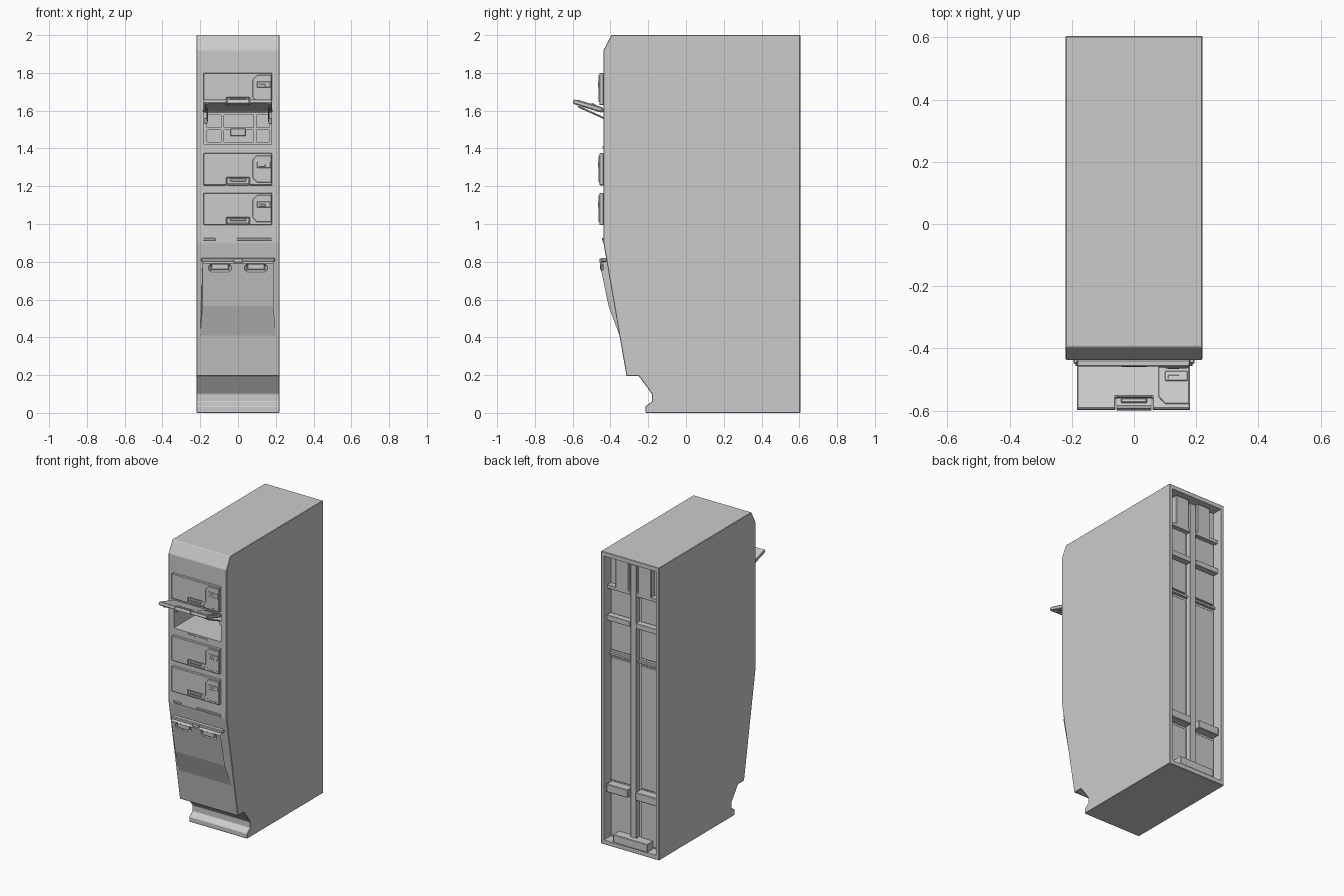
import bpy, bmesh, math
from mathutils import Matrix, Vector

if "Cube" in bpy.data.objects:
    bpy.data.objects.remove(bpy.data.objects["Cube"])


def finish(name, bm, bevel=0.0, mat=None):
    bmesh.ops.recalc_face_normals(bm, faces=bm.faces)
    if bevel:
        bmesh.ops.bevel(bm, geom=bm.edges[:], offset=bevel, segments=1, affect='EDGES')
    if mat:
        bm.transform(mat)
    me = bpy.data.meshes.new(name)
    bm.to_mesh(me)
    bm.free()
    ob = bpy.data.objects.new(name, me)
    bpy.context.collection.objects.link(ob)
    return ob


def box(name, x, y, z, bevel=0.0, mat=None):
    """Box from (min, max) ranges on each axis."""
    bm = bmesh.new()
    bmesh.ops.create_cube(bm, size=1)
    for v in bm.verts:
        v.co = Vector([(r[0] + r[1]) / 2 + c * (r[1] - r[0]) for r, c in zip((x, y, z), v.co)])
    return finish(name, bm, bevel, mat)


def prism(name, pts, axis, lo, hi, bevel=0.0, mat=None):
    """Outline extruded along x (points are y,z) or along y (points are x,z)."""
    bm = bmesh.new()
    put = (lambda p, d: (d, p[0], p[1])) if axis == 'x' else (lambda p, d: (p[0], d, p[1]))
    a = [bm.verts.new(put(p, lo)) for p in pts]
    b = [bm.verts.new(put(p, hi)) for p in pts]
    bm.faces.new(a)
    bm.faces.new(b[::-1])
    for i in range(len(pts)):
        j = (i + 1) % len(pts)
        bm.faces.new((a[i], b[i], b[j], a[j]))
    return finish(name, bm, bevel, mat)


def cut(ob, cutter):
    cutter.hide_render = True
    m = ob.modifiers.new("cut", 'BOOLEAN')
    m.operation, m.solver, m.object = 'DIFFERENCE', 'EXACT', cutter
    bpy.context.view_layer.objects.active = ob
    bpy.ops.object.modifier_apply(modifier=m.name)
    bpy.data.objects.remove(cutter)


def bar(name, p, q, r, mat=None):
    """Thin cylinder between two points."""
    p, q = Vector(p), Vector(q)
    bm = bmesh.new()
    bmesh.ops.create_cone(bm, cap_ends=True, segments=8, radius1=r, radius2=r, depth=(q - p).length)
    rot = (q - p).to_track_quat('Z', 'Y').to_matrix().to_4x4()
    return finish(name, bm, 0, Matrix.Translation((p + q) / 2) @ rot)


# Cabinet body with sloped lower front and toe kick
body = prism("cabinet_body", [(0.605, 0), (0.605, 2), (-0.395, 2), (-0.437, 1.92), (-0.437, 0.9),
                              (-0.315, 0.195), (-0.25, 0.195), (-0.18, 0.1), (-0.18, 0.06),
                              (-0.215, 0.035), (-0.215, 0)], 'x', -0.22, 0.22, 0.003)
cut(body, box("back_cutter", (-0.197, 0.197), (0.53, 0.7), (0.03, 1.97)))
cut(body, box("locker_cutter", (-0.18, 0.178), (-0.6, 0.1), (1.42, 1.595)))


def door(tag, top, angle=0.0):
    """Locker door hung from its top edge; local z runs down from the hinge."""
    m = Matrix.Translation((0, -0.437, top)) @ Matrix.Rotation(math.radians(angle), 4, 'X')
    f = -0.021
    # Panel with a latch notch at the bottom edge
    prism(tag + "_panel", [(-0.183, 0), (0.18, 0), (0.18, -0.17), (0.06, -0.17), (0.06, -0.13),
                           (-0.06, -0.13), (-0.06, -0.17), (-0.183, -0.17)], 'y', f, 0, 0.003, m)
    # Latch with grip slot
    box(tag + "_latch_base", (-0.057, 0.057), (-0.014, 0), (-0.17, -0.133), 0, m)
    box(tag + "_latch_grip", (-0.042, 0.042), (f - 0.002, -0.012), (-0.15, -0.135), 0.003, m)
    box(tag + "_latch_lip", (-0.057, 0.057), (f, -0.012), (-0.17, -0.16), 0.002, m)
    # Chamfered label plate and lock display
    prism(tag + "_plate", [(0.1, -0.012), (0.177, -0.012), (0.177, -0.155), (0.1, -0.155),
                           (0.078, -0.13), (0.078, -0.035)], 'y', f - 0.004, f + 0.004, 0.002, m)
    box(tag + "_display", (0.1, 0.172), (f - 0.007, f), (-0.078, -0.046), 0.002, m)
    box(tag + "_display_key", (0.11, 0.145), (f - 0.009, f), (-0.072, -0.06), 0.001, m)
    # Inner rim on the rear of the door
    for s in (-1, 1):
        box(tag + "_rear_rib", (s * 0.165 - 0.006, s * 0.165 + 0.006), (-0.002, 0.004), (-0.16, -0.01), 0, m)


for i, top in enumerate((1.80, 1.375, 1.165)):
    door("door_%d" % (i + 1), top)
door("open_door", 1.59, -107)

# Lift struts and hinge brackets of the open door
for s in (-1, 1):
    bar("door_strut", (s * 0.163, -0.57, 1.622), (s * 0.163, -0.40, 1.545), 0.005)
    box("strut_bracket", (s * 0.17 - 0.008, s * 0.17 + 0.008), (-0.435, -0.38), (1.53, 1.56), 0.002)
box("door_hinge", (-0.185, 0.182), (-0.453, -0.437), (1.592, 1.606), 0.003)

# Ribbed rear wall inside the open locker
for x in (-0.172, -0.082, 0.09, 0.17):
    box("locker_rib", (x - 0.007, x + 0.007), (0.085, 0.1), (1.42, 1.595))
for z in (1.428, 1.505, 1.585):
    box("locker_cross_rib", (-0.18, 0.178), (0.085, 0.1), (z - 0.007, z + 0.007))
box("locker_catch", (-0.04, 0.04), (0.075, 0.1), (1.465, 1.505), 0.003)
for x0, x1 in ((-0.075, -0.015), (0.005, 0.07)):
    box("locker_sill_catch", (x0, x1), (-0.441, -0.43), (1.40, 1.41))

# Trim strips under the doors
box("trim_line", (-0.183, 0.178), (-0.441, -0.43), (0.903, 0.908))
box("trim_left", (-0.183, -0.12), (-0.444, -0.43), (0.913, 0.925), 0.001)
box("trim_right", (-0.005, 0.178), (-0.444, -0.43), (0.913, 0.925), 0.001)

# Lower waste flap: wedge standing off the sloped front
flap = prism("lower_flap", [(-0.425, 0.812), (-0.44, 0.812), (-0.456, 0.79), (-0.41, 0.565),
                            (-0.352, 0.41), (-0.34, 0.41), (-0.41, 0.812)], 'x', -0.2, 0.2)
for v in flap.data.vertices:
    if v.co.y < -0.405 and v.co.z > 0.5 and abs(v.co.y + 0.425) > 0.004:
        v.co.x *= 0.94
cut(flap, box("grip_cutter_left", (-0.155, -0.035), (-0.5, -0.437), (0.745, 0.79), 0.012))
cut(flap, box("grip_cutter_right", (0.035, 0.155), (-0.5, -0.437), (0.745, 0.79), 0.012))
box("flap_top_lip", (-0.195, 0.195), (-0.45, -0.42), (0.8, 0.82), 0.004)
box("flap_lock", (-0.025, 0.025), (-0.458, -0.43), (0.795, 0.818), 0.003)
for s in (-1, 1):
    box("flap_grip", (s * 0.095 - 0.045, s * 0.095 + 0.045), (-0.456, -0.437), (0.758, 0.788), 0.003)

# Rear frame: central rail, panels and cross bars
box("rear_rail", (-0.022, 0.022), (0.53, 0.568), (0.03, 1.95), 0.002)
levels = (0.04, 0.34, 0.42, 1.26, 1.31, 1.52, 1.56, 1.74)
for s in (-1, 1):
    def side(a, b):
        return (min(s * a, s * b), max(s * a, s * b))
    for lo, hi in zip(levels[::2], levels[1::2]):
        box("rear_panel", side(0.035, 0.19), (0.525, 0.54), (lo, hi), 0.002)
    for z, h, d in ((1.75, 0.012, 0.57), (1.54, 0.018, 0.575), (1.285, 0.008, 0.55)):
        box("rear_cross_bar", side(0.022, 0.197), (0.53, d), (z - h, z + h), 0.002)
    box("rear_bracket", side(0.03, 0.19), (0.53, 0.59), (0.355, 0.41), 0.004)
    # Tall plates beside the top of the rail
    box("rear_top_plate", side(0.035, 0.135), (0.53, 0.57), (1.74, 1.965), 0.003)
box("rear_base_block", (-0.13, 0.13), (0.53, 0.604), (0.03, 0.085), 0.003)
